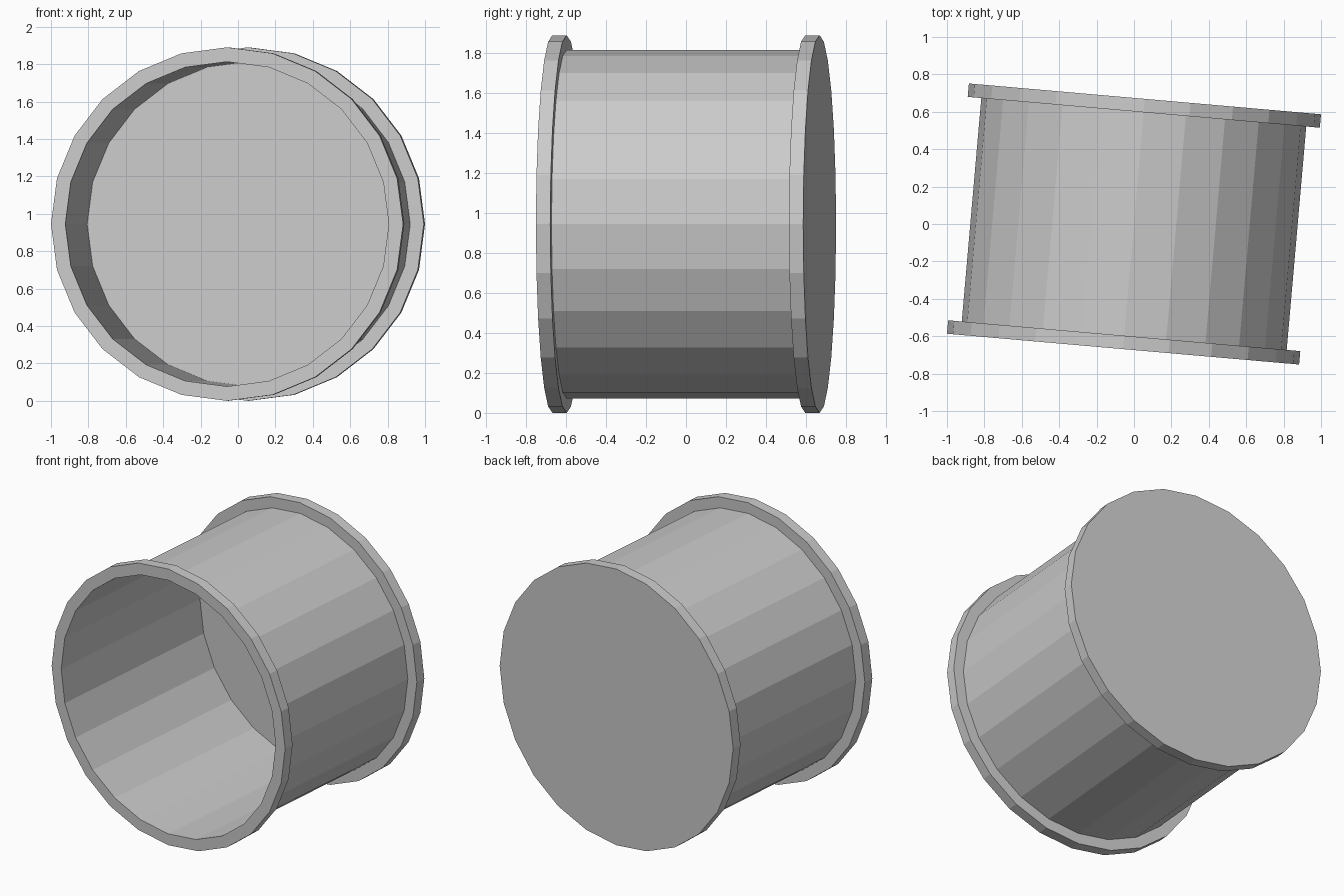
import bpy
import bmesh
import math
from mathutils import Matrix

SIDES = 24
RIM, BARREL, WALL = 0.945, 0.872, 0.004
HALF, FLANGE = 0.6715, 0.072

old = bpy.data.objects.get("Cube")
if old:
    bpy.data.objects.remove(old, do_unlink=True)

grey = bpy.data.materials.new("plain grey")
grey.use_nodes = True
grey.diffuse_color = (0.6, 0.6, 0.6, 1)
grey.node_tree.nodes["Principled BSDF"].inputs["Base Color"].default_value = (0.6, 0.6, 0.6, 1)

# Whole body lies along y, turned slightly about the vertical
PLACE = Matrix.Translation((0, 0, RIM)) @ Matrix.Rotation(math.radians(-5), 4, "Z")


def finish(name, bm):
    bmesh.ops.recalc_face_normals(bm, faces=bm.faces)
    bm.transform(PLACE)
    mesh = bpy.data.meshes.new(name)
    bm.to_mesh(mesh)
    bm.free()
    mesh.materials.append(grey)
    obj = bpy.data.objects.new(name, mesh)
    bpy.context.collection.objects.link(obj)


def ring(bm, radius, y):
    step = math.tau / SIDES
    return [bm.verts.new((radius * math.cos(i * step), y, radius * math.sin(i * step)))
            for i in range(SIDES)]


def tube(name, outer, inner, y0, y1):
    """Hollow faceted ring with a rectangular section."""
    bm = bmesh.new()
    loops = [ring(bm, r, y) for r, y in ((outer, y0), (outer, y1), (inner, y1), (inner, y0))]
    for a, b in zip(loops, loops[1:] + loops[:1]):
        for i in range(SIDES):
            j = (i + 1) % SIDES
            bm.faces.new((a[i], a[j], b[j], b[i]))
    finish(name, bm)


def disc(name, radius, y0, y1):
    """Solid faceted plate."""
    bm = bmesh.new()
    a, b = ring(bm, radius, y0), ring(bm, radius, y1)
    bm.faces.new(a)
    bm.faces.new(b)
    for i in range(SIDES):
        j = (i + 1) % SIDES
        bm.faces.new((a[i], a[j], b[j], b[i]))
    finish(name, bm)


# Thin barrel wall between the two flanges
tube("barrel", BARREL, BARREL - WALL, -HALF + FLANGE, HALF - FLANGE)
# Open front flange and closed back flange
tube("front_flange", RIM, BARREL - WALL, -HALF, -HALF + FLANGE)
tube("back_flange", RIM, BARREL - WALL, HALF - FLANGE, HALF - WALL)
disc("back_cap", RIM, HALF - WALL, HALF)
